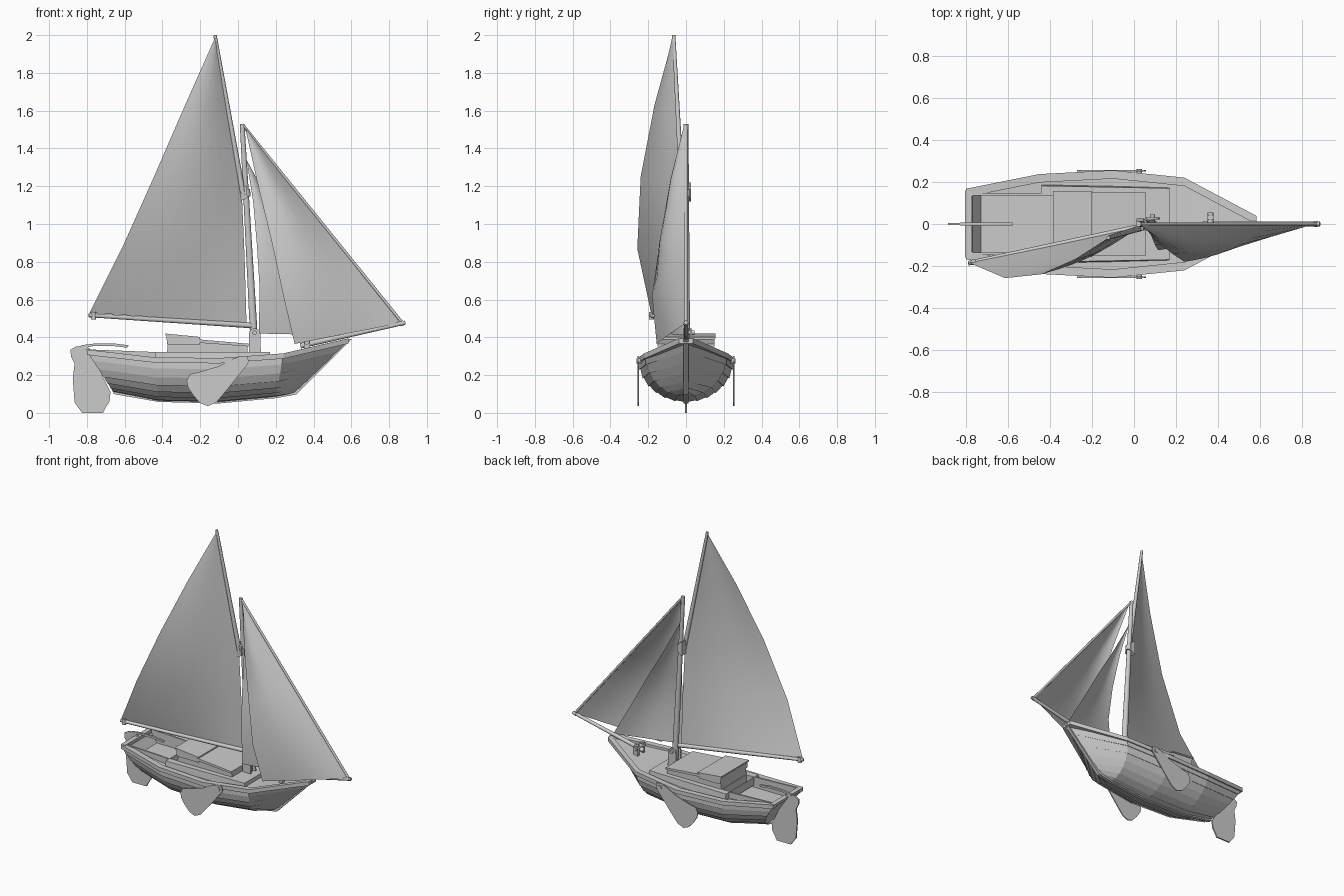
import bpy, math
from mathutils import Vector

if "Cube" in bpy.data.objects:
    bpy.data.objects.remove(bpy.data.objects["Cube"])


def mesh(name, verts, faces, smooth=None):
    me = bpy.data.meshes.new(name)
    me.from_pydata([tuple(v) for v in verts], [], faces)
    me.update()
    ob = bpy.data.objects.new(name, me)
    bpy.context.collection.objects.link(ob)
    bpy.context.view_layer.objects.active = ob
    ob.select_set(True)
    bpy.ops.object.mode_set(mode='EDIT')
    bpy.ops.mesh.select_all(action='SELECT')
    bpy.ops.mesh.normals_make_consistent(inside=False)
    bpy.ops.object.mode_set(mode='OBJECT')
    if smooth:
        bpy.ops.object.shade_smooth_by_angle(angle=math.radians(smooth))
    ob.select_set(False)
    return ob


def loft(name, rows, ring=False, caps=False, smooth=None):
    n = len(rows[0])
    faces = []
    for i in range(len(rows) - 1):
        for j in range(n if ring else n - 1):
            k = (j + 1) % n
            faces.append((i*n + j, i*n + k, (i+1)*n + k, (i+1)*n + j))
    if caps:
        faces += [tuple(range(n)), tuple((len(rows)-1)*n + j for j in range(n))]
    return mesh(name, [v for r in rows for v in r], faces, smooth)


def plate(name, outline, y0, y1):
    """x-z outline extruded between two y values"""
    return loft(name, [[(x, y, z) for x, z in outline] for y in (y0, y1)], True, True)


def rod(name, p, q, r0, r1=None, seg=10):
    p, q = Vector(p), Vector(q)
    rot = (q - p).to_track_quat('Z', 'Y')
    rows = [[c + rot @ Vector((r*math.cos(a), r*math.sin(a), 0))
             for a in (2*math.pi*i/seg for i in range(seg))]
            for c, r in ((p, r0), (q, r1 or r0))]
    return loft(name, rows, True, True, 50)


def box(name, c, s):
    x, z, a, b = c[0], c[2], s[0]/2, s[2]/2
    return plate(name, [(x-a, z-b), (x+a, z-b), (x+a, z+b), (x-a, z+b)],
                 c[1]-s[1]/2, c[1]+s[1]/2)


# hull stations: sheer x, sheer z, half width, keel x, keel z
ST = [(-.80, .325, .16, -.66, .115), (-.45, .285, .23, -.42, .068),
      (-.10, .28, .248, -.10, .062), (.24, .305, .213, .20, .09),
      (.585, .385, .012, .305, .11)]


def sheer(x):
    for a, b in zip(ST, ST[1:]):
        if x <= b[0]:
            break
    t = (x - a[0])/(b[0] - a[0])
    return a[1] + t*(b[1]-a[1]), a[2] + t*(b[2]-a[2])


# clinker planked hull: each strake's lower edge stands proud of the one below
STRAKES = 7


def half_section(st):
    xt, zt, w, xb, zb = st
    out = []
    for k in range(STRAKES):
        for s, push in ((k, .006), (k + 1, 0)):
            a = s/STRAKES*math.pi/2
            f = 1 - math.cos(a)
            out.append((xb + (xt-xb)*f, w*math.sin(a) + push*math.sin(a)*min(1, w*10),
                        zb + (zt-zb)*f - push*math.cos(a)))
    return out


rows = []
for st in ST:
    h = half_section(st)
    rows.append([(x, -y, z) for x, y, z in reversed(h)] + h)
loft("planked_hull", rows)
mesh("transom", rows[0], [tuple(range(len(rows[0])))])

# keel and stem strip
outer = [(-.66, .10), (-.42, .058), (-.10, .05), (.20, .078), (.31, .098), (.60, .39)]
inner = [(.57, .39), (.29, .125), (.20, .105), (-.10, .08), (-.42, .085), (-.66, .13)]
plate("keel_and_stem", outer + inner, -.012, .012)

# gunwale rails
for side, tag in ((1, "port"), (-1, "starboard")):
    rows = []
    for xt, zt, w, _, _ in ST:
        w = max(w, .03)
        rows.append([(xt, side*(w-.032), zt+.01), (xt, side*(w+.008), zt+.01),
                     (xt, side*(w+.008), zt-.018), (xt, side*(w-.032), zt-.018)])
    loft("gunwale_" + tag, rows, True, True)
plate("transom_cap", [(-.805, .335), (-.772, .335), (-.772, .305), (-.79, .305)], -.16, .16)

# deck with cockpit opening
CX0, CX1, CY = -.77, -.38, .135
xs = [-.79, CX0, -.45, CX1, -.10, .17, .24, .57]
verts, faces = [], []
for x in xs:
    z, w = sheer(x)
    c = min(CY, w*.6) if x < CX0 or x > .2 else CY
    verts += [(x, y, z - .006) for y in (-w, -c, c, w)]
for i in range(len(xs) - 1):
    for j in range(3):
        if not (j == 1 and CX0 <= xs[i] < CX1):
            faces.append((4*i+j, 4*i+j+1, 4*i+j+5, 4*i+j+4))
mesh("deck", verts, faces)

# cockpit well and coamings
zf, zt = .25, .31
mesh("cockpit_well",
     [(x, y, z) for z, xa in ((zf, -.73), (zt, CX0))
      for x, y in ((xa, -CY), (CX1, -CY), (CX1, CY), (xa, CY))],
     [(0, 1, 2, 3), (0, 1, 5, 4), (1, 2, 6, 5), (2, 3, 7, 6), (3, 0, 4, 7)])
for side in (1, -1):
    plate("cockpit_coaming", [(CX0, .30), (CX1, .275), (CX1, .32), (CX0, .335)],
          side*CY, side*(CY+.012))

# raised trunk, cabin and hatch
loft("cabin_trunk", [[(-.44, -a, z), (.17, -b, z), (.17, b, z), (-.44, a, z)]
                     for z, a, b in ((.265, .188, .175), (.322, .182, .17))][1:] +
     [[(-.44, -.188, .265), (.17, -.175, .265), (.17, .175, .265), (-.44, .188, .265)]],
     True)
for side in (1, -1):
    loft("trunk_top", [[(-.44, side*.182, .322), (.17, side*.17, .322)],
                       [(-.44, side*CY, .322), (.17, side*CY, .322)]])
box("trunk_front_top", (-.105, 0, .312), (.55, .28, .02))
plate("cabin_house", [(-.38, .26), (.05, .26), (.05, .355), (-.20, .38), (-.37, .395)], -.14, .14)
plate("cabin_roof", [(-.22, .372), (.055, .352), (.055, .366), (-.22, .39)], -.152, .152)
plate("cabin_hatch", [(-.375, .365), (-.36, .36), (-.205, .36), (-.205, .40), (-.38, .415)],
      -.15, .15)
plate("hatch_lid", [(-.385, .41), (-.20, .394), (-.20, .402), (-.385, .42)], -.157, .157)

# rudder and tiller
plate("rudder", [(-.886, .335), (-.86, .35), (-.81, .358), (-.785, .34), (-.735, .23),
                 (-.675, .11), (-.68, .06), (-.70, .03), (-.715, 0), (-.825, 0),
                 (-.865, .055), (-.87, .12), (-.875, .18), (-.865, .26), (-.885, .30)],
      -.005, .005)
plate("tiller", [(-.83, .345), (-.76, .354), (-.66, .354), (-.585, .345), (-.58, .358),
                 (-.66, .368), (-.76, .367), (-.83, .358)], -.007, .007)

# leeboards
board = [(.05, .30), (.057, .27), (.045, .25), (-.06, .12), (-.115, .055), (-.16, .036),
         (-.20, .052), (-.235, .09), (-.265, .135), (-.272, .17), (-.255, .205),
         (-.21, .215), (-.10, .248), (-.03, .285), (.015, .302)]
for side, tag in ((1, "port"), (-1, "starboard")):
    plate("leeboard_" + tag, board, side*.25, side*.257)
    rod("leeboard_pivot_" + tag, (.025, side*.22, .275), (.025, side*.263, .275), .014)

# tabernacle, mast, bitts and bowsprit
cheek = [(.057, .29), (.122, .29), (.118, .42)] + \
        [(.088 + .03*math.cos(a), .42 + .028*math.sin(a))
         for a in (math.pi*i/6 for i in range(1, 7))]
for side in (1, -1):
    plate("tabernacle_cheek", cheek, side*.022, side*.032)
rod("tabernacle_pin", (.088, -.045, .425), (.088, .045, .425), .012)
rod("mast", (.09, 0, .30), (.022, 0, 1.53), .022, .013)
rod("mast_band", (.045, 0, 1.145), (.042, 0, 1.185), .023)
rod("bowsprit", (.33, 0, .355), (.886, 0, .478), .015, .011)
rod("bowsprit_band", (.858, 0, .472), (.875, 0, .476), .014)
for side in (1, -1):
    box("bitt", (.365, side*.032, .35), (.03, .022, .09))
rod("bitt_crossbar", (.365, -.055, .375), (.365, .055, .375), .014)
rod("forestay", (.025, 0, 1.525), (.872, 0, .475), .008)

# gaff and boom
rod("gaff", (.03, -.02, 1.14), (-.122, -.065, 2.0), .015, .009)
plate("gaff_jaws", [(.015, 1.12), (.05, 1.14), (.045, 1.20), (.012, 1.22)], -.032, .026)
rod("boom", (.075, -.005, .462), (-.79, -.187, .517), .015, .011)
rod("boom_sheet_block", (-.765, -.182, .495), (-.765, -.182, .535), .014)


# sails: surfaces between a luff and a leech polyline, with belly
def sail(name, luff, leech, belly, cols=8):
    rows = []
    n = len(luff) - 1
    for i, (a, b) in enumerate(zip(luff, leech)):
        a, b = Vector(a), Vector(b)
        rows.append([a.lerp(b, j/cols) + Vector((0, -1, 0))*belly
                     * math.sin(math.pi*j/cols)*(.3 + .7*math.sin(math.pi*i/n))
                     for j in range(cols + 1)])
        if i == 0:
            for v, j in zip(rows[0], range(cols + 1)):
                v.y += belly*.3*math.sin(math.pi*j/cols)*.7
    ob = loft(name, rows, smooth=60)
    return ob


sail("mainsail",
     [(.045, -.01, .475), (.035, -.012, .82), (.02, -.018, 1.17), (-.05, -.042, 1.59),
      (-.118, -.065, 1.985)],
     [(-.785, -.185, .53), (-.615, -.258, .87), (-.445, -.24, 1.25), (-.28, -.167, 1.63),
      (-.122, -.066, 1.985)], .03)
sail("jib",
     [(.86, 0, .475), (.655, 0, .74), (.445, 0, 1.0), (.235, 0, 1.26), (.04, 0, 1.51)],
     [(.30, -.155, .365), (.24, -.18, .62), (.18, -.14, .90), (.10, -.075, 1.23),
      (.038, 0, 1.512)], .045)
sail("staysail",
     [(.57, 0, .41), (.435, 0, .645), (.305, 0, .88), (.17, 0, 1.11), (.048, 0, 1.335)],
     [(.11, -.11, .42), (.115, -.125, .65), (.10, -.10, .89), (.08, -.05, 1.12),
      (.046, 0, 1.335)], .03)
